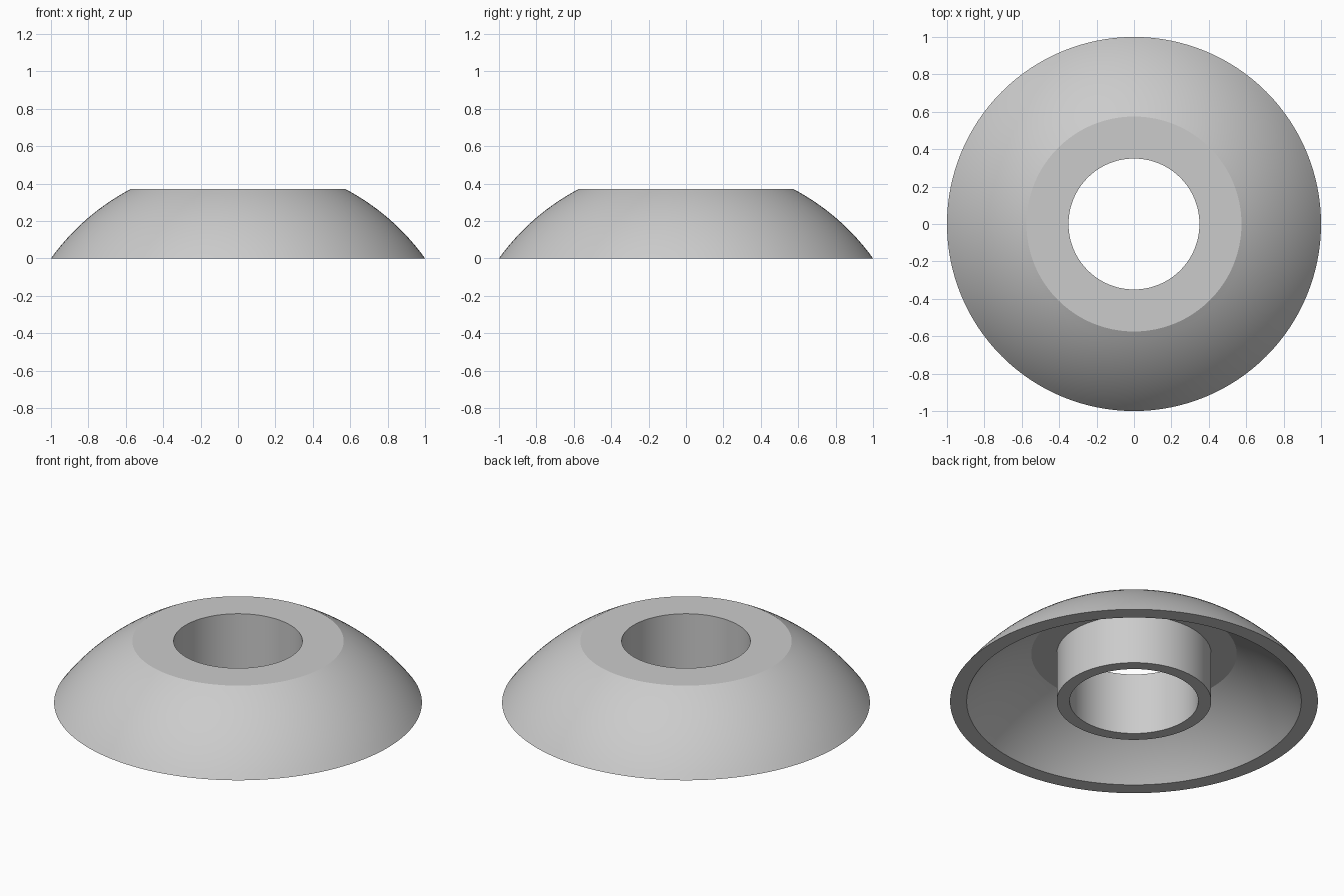
import bpy, math

if "Cube" in bpy.data.objects:
    bpy.data.objects.remove(bpy.data.objects["Cube"])

SEGMENTS = 128
ARC_STEPS = 14
CENTRE_Z = -0.72  # shared centre of the inner and outer domes


def dome_arc(rim, top_z):
    """Points (radius, z) along a sphere from the rim at z = 0 up to top_z."""
    radius = math.hypot(rim, CENTRE_Z)
    start = math.asin(-CENTRE_Z / radius)
    end = math.asin((top_z - CENTRE_Z) / radius)
    angles = [start + (end - start) * i / ARC_STEPS for i in range(ARC_STEPS + 1)]
    return [(radius * math.cos(a), radius * math.sin(a) + CENTRE_Z) for a in angles]


def lathe(name, profile, material):
    """Spin a closed (radius, z) profile around the z axis."""
    n = len(profile)
    verts = [(r * math.cos(2 * math.pi * s / SEGMENTS),
              r * math.sin(2 * math.pi * s / SEGMENTS), z)
             for s in range(SEGMENTS) for r, z in profile]
    faces = []
    for s in range(SEGMENTS):
        a, b = s * n, (s + 1) % SEGMENTS * n
        for i in range(n):
            j = (i + 1) % n
            faces.append((a + i, b + i, b + j, a + j))
    mesh = bpy.data.meshes.new(name)
    mesh.from_pydata(verts, [], faces)
    mesh.materials.append(material)
    obj = bpy.data.objects.new(name, mesh)
    bpy.context.collection.objects.link(obj)
    bpy.context.view_layer.objects.active = obj
    obj.select_set(True)
    bpy.ops.object.shade_smooth_by_angle(angle=math.radians(20))
    return obj


grey = bpy.data.materials.new("light grey")
grey.diffuse_color = (0.6, 0.6, 0.6, 1)
grey.use_nodes = True
grey.node_tree.nodes["Principled BSDF"].inputs["Base Color"].default_value = grey.diffuse_color

# Hollow dome with flat top and central collar, as one counter-clockwise section
outer = dome_arc(1.0, 0.37)
inner = dome_arc(0.91, 0.297)
collar = [(0.35, 0.37), (0.35, 0.0), (0.42, 0.0), (0.42, 0.297)]
lathe("domed_ring", outer + collar + inner[::-1], grey)
